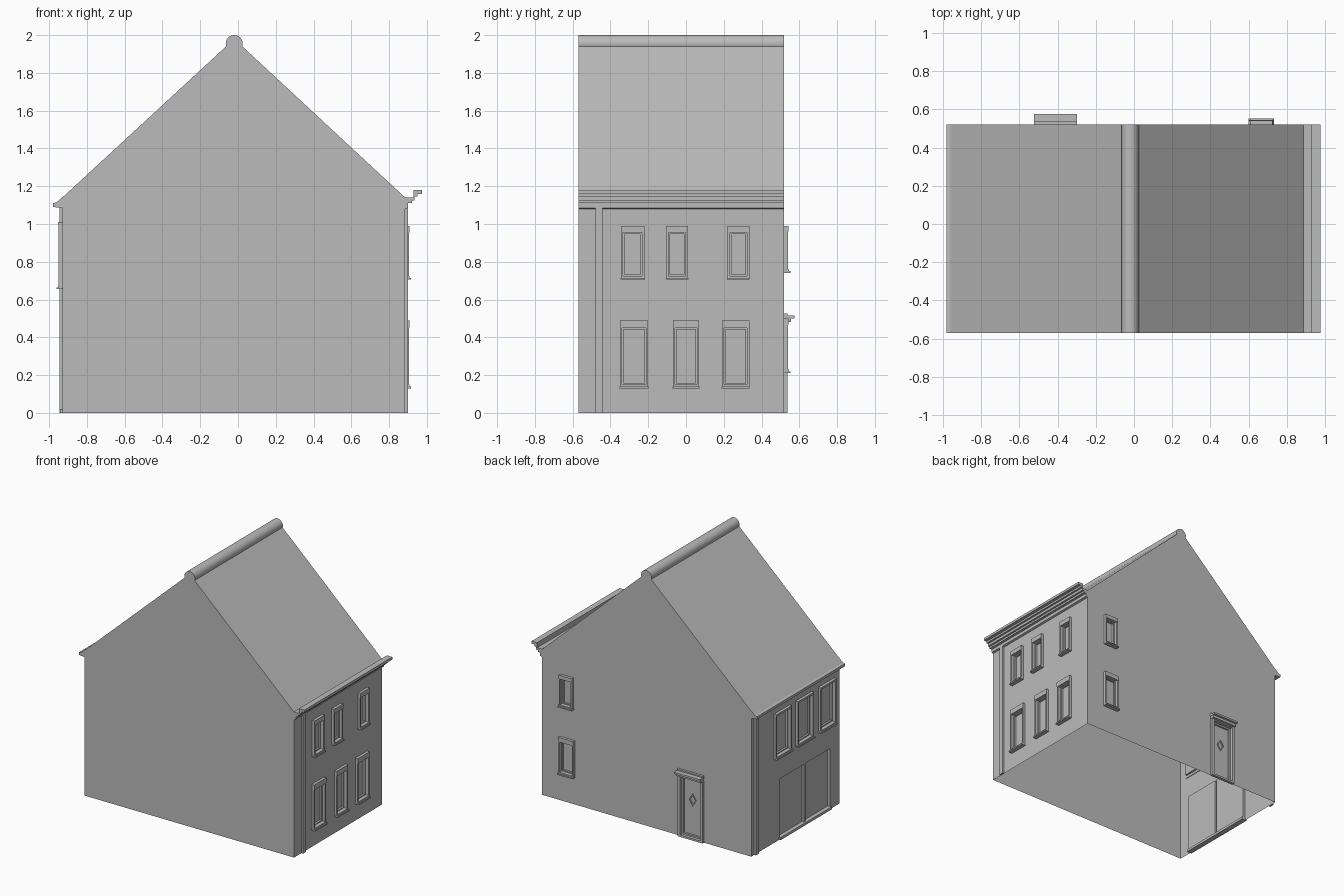
import bpy, bmesh, math
from mathutils import Vector

cube = bpy.data.objects.get("Cube")
if cube:
    bpy.data.objects.remove(cube, do_unlink=True)

grey = bpy.data.materials.new("plain_grey")
grey.use_nodes = True
COLOUR = (0.5, 0.5, 0.5, 1)
grey.diffuse_color = COLOUR
grey.node_tree.nodes["Principled BSDF"].inputs["Base Color"].default_value = COLOUR

FRONT, BACK, LEFT, RIGHT = -0.57, 0.52, -0.93, 0.885
RIDGE = -0.02


def finish(name, bm):
    bmesh.ops.recalc_face_normals(bm, faces=bm.faces)
    mesh = bpy.data.meshes.new(name)
    bm.to_mesh(mesh)
    bm.free()
    obj = bpy.data.objects.new(name, mesh)
    mesh.materials.append(grey)
    bpy.context.collection.objects.link(obj)
    return obj


def on_wall(wall, u, v, d):
    """Point at u along a wall, height v, distance d outwards."""
    return Vector({"right": (RIGHT + d, u, v), "left": (LEFT - d, u, v),
                   "back": (u, BACK + d, v)}[wall])


def add_box(bm, wall, u0, u1, v0, v1, d0, d1):
    a, b = on_wall(wall, u0, v0, d0), on_wall(wall, u1, v1, d1)
    verts = bmesh.ops.create_cube(bm, size=1)["verts"]
    for vert in verts:
        for i in range(3):
            vert.co[i] = (a[i] + b[i]) / 2 + vert.co[i] * abs(b[i] - a[i])


def add_ring(bm, wall, u0, u1, v0, v1, w, d0, d1):
    add_box(bm, wall, u0, u0 + w, v0, v1, d0, d1)
    add_box(bm, wall, u1 - w, u1, v0, v1, d0, d1)
    add_box(bm, wall, u0 + w, u1 - w, v1 - w, v1, d0, d1)
    add_box(bm, wall, u0 + w, u1 - w, v0, v0 + w, d0, d1)


def prism(name, profile):
    """Extrude an x-z outline along the depth of the house."""
    bm = bmesh.new()
    face = bm.faces.new([bm.verts.new((x, FRONT, z)) for x, z in profile])
    new = bmesh.ops.extrude_face_region(bm, geom=[face])["geom"]
    moved = [g for g in new if isinstance(g, bmesh.types.BMVert)]
    bmesh.ops.translate(bm, verts=moved, vec=(0, BACK - FRONT, 0))
    return finish(name, bm)


# House shell with gables
house = prism("house_shell", [(LEFT, 0), (RIGHT, 0), (RIGHT, 1.14),
                              (RIDGE, 1.98), (LEFT, 1.14)])
cutters = bmesh.new()


def window(name, wall, u0, u1, v0, v1, lintel):
    w = 0.012
    top = v1 - lintel
    add_box(cutters, wall, u0 + w, u1 - w, v0 + 0.02, top, -0.02, 0.05)
    bm = bmesh.new()
    for u in (u0, u1 - w):
        add_box(bm, wall, u, u + w, v0 + 0.02, top, -0.005, 0.02)
    add_box(bm, wall, u0, u1, top, v1, -0.005, 0.022)
    add_box(bm, wall, u0 - 0.002, u1 + 0.002, v0, v0 + 0.01, -0.005, 0.032)
    add_box(bm, wall, u0, u1, v0 + 0.01, v0 + 0.02, -0.005, 0.024)
    add_ring(bm, wall, u0 + w, u1 - w, v0 + 0.02, top, 0.008, -0.02, -0.005)
    finish(name, bm)


# Windows
for i, (a, b) in enumerate([(-0.35, -0.2), (-0.07, 0.07), (0.19, 0.335)]):
    window(f"right_lower_window_{i + 1}", "right", a, b, 0.13, 0.49, 0.04)
for i, (a, b) in enumerate([(-0.345, -0.22), (-0.105, 0.01), (0.22, 0.335)]):
    window(f"right_upper_window_{i + 1}", "right", a, b, 0.705, 0.99, 0.035)
for i, (a, b) in enumerate([(0.045, 0.24), (-0.225, -0.03), (-0.505, -0.31)]):
    window(f"left_window_{i + 1}", "left", a, b, 0.655, 1.01, 0.015)
window("back_lower_window", "back", 0.6, 0.73, 0.21, 0.5, 0.035)
window("back_upper_window", "back", 0.61, 0.725, 0.74, 0.99, 0.03)

# Garage with two doors and a threshold
for u0, u1 in [(-0.455, -0.152), (-0.135, 0.17)]:
    add_box(cutters, "left", u0, u1, 0.02, 0.475, -0.02, 0.05)
bm = bmesh.new()
add_box(bm, "left", -0.46, 0.175, 0, 0.02, -0.03, 0.012)
finish("garage_threshold", bm)

# Back door: frame, stepped canopy, diamond pane
add_box(cutters, "back", -0.5, -0.325, 0.015, 0.47, -0.02, 0.05)
bm = bmesh.new()
for u in (-0.52, -0.325):
    add_box(bm, "back", u, u + 0.02, 0, 0.485, -0.005, 0.018)
add_box(bm, "back", -0.5, -0.325, 0.47, 0.485, -0.005, 0.018)
add_box(bm, "back", -0.5, -0.325, 0, 0.015, -0.005, 0.018)
add_ring(bm, "back", -0.5, -0.325, 0.015, 0.47, 0.012, -0.02, -0.005)
finish("door_frame", bm)
bm = bmesh.new()
add_box(bm, "back", -0.518, -0.302, 0.48, 0.5, -0.005, 0.037)
add_box(bm, "back", -0.522, -0.298, 0.5, 0.515, -0.005, 0.055)
add_box(bm, "back", -0.522, -0.298, 0.515, 0.525, -0.005, 0.018)
finish("door_canopy", bm)
bm = bmesh.new()
for size, depth in ((1.0, -0.012), (0.7, -0.02)):
    ring = [bm.verts.new(on_wall("back", -0.412 + u * size, 0.3 + v * size, d))
            for d in (depth - 0.003, -0.012)
            for u, v in ((0.033, 0), (0, 0.05), (-0.033, 0), (0, -0.05))]
    if size == 1.0:
        outer = ring
for i in range(4):
    j = (i + 1) % 4
    bm.faces.new((outer[i], outer[j], outer[4 + j], outer[4 + i]))
    bm.faces.new((outer[4 + i], outer[4 + j], ring[4 + j], ring[4 + i]))
    bm.faces.new((ring[4 + i], ring[4 + j], ring[j], ring[i]))
finish("door_diamond_trim", bm)

# Cut the openings, then leave the house open underneath
cutter = finish("opening_cutter", cutters)
cutter.hide_render = True
mod = house.modifiers.new("openings", "BOOLEAN")
mod.object, mod.operation, mod.solver = cutter, "DIFFERENCE", "EXACT"
bpy.context.view_layer.objects.active = house
bpy.ops.object.modifier_apply(modifier=mod.name)
bpy.data.objects.remove(cutter, do_unlink=True)
bm = bmesh.new()
bm.from_mesh(house.data)
bm.faces.ensure_lookup_table()
floor = [f for f in bm.faces if f.calc_center_median().z < 0.001]
bmesh.ops.delete(bm, geom=floor, context="FACES")
bm.to_mesh(house.data)
bm.free()

# Downpipes beside the corners
for name, wall, u in (("right_downpipe", "right", -0.48),
                      ("left_downpipe", "left", 0.445)):
    bm = bmesh.new()
    add_box(bm, wall, u, u + 0.038, 0, 1.09, -0.002, 0.015)
    finish(name, bm)

# Eaves: plain gutter on the left, stepped cornice on the right
prism("left_eave", [(LEFT, 1.085), (-0.98, 1.09), (-0.98, 1.11),
                    (-0.96, 1.115), (LEFT, 1.143)])
prism("right_cornice", [
    (RIGHT, 1.08), (0.9, 1.085), (0.9, 1.11), (0.92, 1.11), (0.92, 1.125),
    (0.935, 1.125), (0.935, 1.145), (0.95, 1.145), (0.95, 1.16),
    (0.975, 1.16), (0.975, 1.18), (0.928, 1.18), (0.928, 1.14), (RIGHT, 1.142)])

# Rounded ridge
ridge = prism("ridge_roll", [(RIDGE + 0.045 * math.cos(math.tau * i / 32),
                              1.955 + 0.045 * math.sin(math.tau * i / 32))
                             for i in range(32)])
bpy.ops.object.select_all(action="DESELECT")
ridge.select_set(True)
bpy.context.view_layer.objects.active = ridge
bpy.ops.object.shade_smooth_by_angle(angle=math.radians(40))
